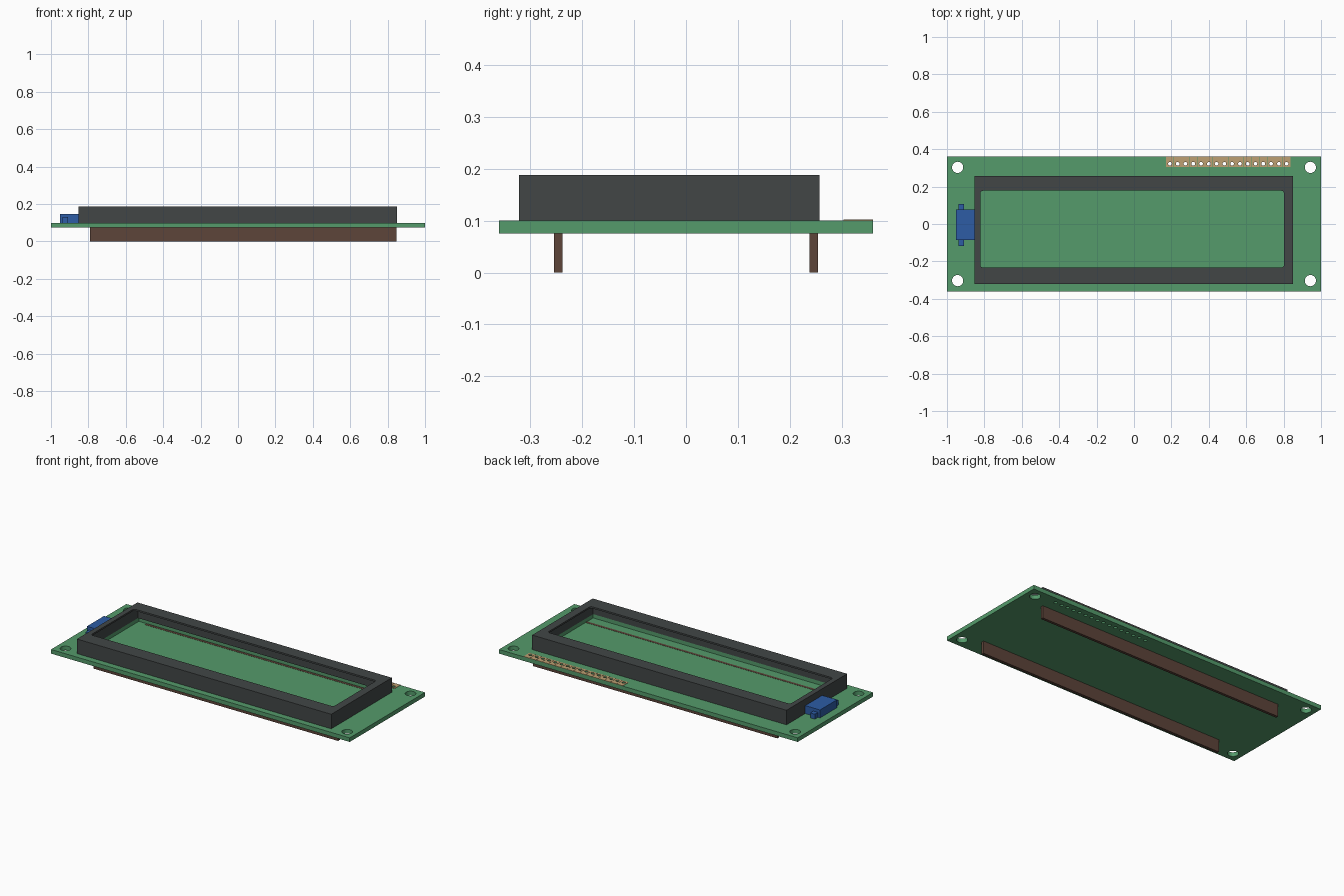
import bpy, bmesh
from mathutils import Matrix, Vector

old = bpy.data.objects.get("Cube")
if old:
    bpy.data.objects.remove(old, do_unlink=True)


def material(name, rgb):
    m = bpy.data.materials.new(name)
    m.use_nodes = True
    m.diffuse_color = (*rgb, 1)
    m.node_tree.nodes["Principled BSDF"].inputs["Base Color"].default_value = (*rgb, 1)
    return m


GREEN = material("board green", (0.089, 0.328, 0.147))
DARK = material("bezel grey", (0.054, 0.062, 0.062))
BROWN = material("strip brown", (0.109, 0.058, 0.041))
BLUE = material("backlight blue", (0.026, 0.107, 0.376))
TAN = material("pad tan", (0.515, 0.352, 0.171))


def add_box(bm, x, y, z, corner=0):
    # Box from (low, high) pairs, optionally with rounded upright edges
    size = Vector((x[1] - x[0], y[1] - y[0], z[1] - z[0]))
    mid = Vector((sum(x) / 2, sum(y) / 2, sum(z) / 2))
    made = bmesh.ops.create_cube(bm, size=1, matrix=Matrix.Translation(mid) @ Matrix.Diagonal((*size, 1)))
    if corner:
        edges = {e for v in made["verts"] for e in v.link_edges
                 if abs(e.verts[0].co.z - e.verts[1].co.z) > 1e-4}
        bmesh.ops.bevel(bm, geom=list(edges), offset=corner, segments=4, profile=0.5, affect="EDGES")


def add_hole(bm, x, y, r, sides):
    bmesh.ops.create_cone(bm, cap_ends=True, segments=sides, radius1=r, radius2=r, depth=0.4,
                          matrix=Matrix.Translation((x, y, 0.1)))


def finish(bm, name, mat):
    me = bpy.data.meshes.new(name)
    bm.to_mesh(me)
    bm.free()
    ob = bpy.data.objects.new(name, me)
    bpy.context.collection.objects.link(ob)
    me.materials.append(mat)
    return ob


def box(name, mat, x, y, z):
    bm = bmesh.new()
    add_box(bm, x, y, z)
    return finish(bm, name, mat)


def cut(ob, bm):
    # Subtract the cutter mesh and discard it
    cutter = finish(bm, "cutter", ob.data.materials[0])
    cutter.hide_render = True
    mod = ob.modifiers.new("cut", "BOOLEAN")
    mod.operation, mod.solver, mod.object = "DIFFERENCE", "EXACT", cutter
    bpy.context.view_layer.objects.active = ob
    bpy.ops.object.modifier_apply(modifier=mod.name)
    bpy.data.objects.remove(cutter, do_unlink=True)


BEZEL_X, BEZEL_Y = (-0.853, 0.85), (-0.322, 0.257)
PINS = [0.192 + i * 0.0416 for i in range(16)]
PIN_Y = 0.322

# Circuit board with mounting holes, pin holes and a recess below the bezel
board = box("circuit_board", GREEN, (-1, 1), (-0.36, 0.36), (0.075, 0.1))
bm = bmesh.new()
for x in (-0.943, 0.943):
    for y in (-0.303, 0.303):
        add_hole(bm, x, y, 0.03, 24)
for x in PINS:
    add_hole(bm, x, PIN_Y, 0.01, 12)
add_box(bm, (-0.843, 0.84), (-0.312, 0.247 + 0.009), (0.077, 0.2))
cut(board, bm)

# Hollow bezel with a rounded window
bezel = box("bezel", DARK, BEZEL_X, BEZEL_Y, (0.1, 0.188))
bm = bmesh.new()
add_box(bm, (-0.843, 0.84), (-0.312, 0.247), (0, 0.178))
cut(bezel, bm)
bm = bmesh.new()
add_box(bm, (-0.822, 0.802), (-0.233, 0.178), (0.15, 0.3), 0.015)
cut(bezel, bm)

# Support strips under the board, their tops flush inside the recess
for side, name in ((-1, "front_strip"), (1, "back_strip")):
    y = side * 0.246
    box(name, BROWN, (-0.79, 0.848), (y - 0.008, y + 0.008), (0, 0.078))

# Backlight block with end tabs
box("backlight_block", BLUE, (-0.952, -0.853), (-0.085, 0.078), (0.1, 0.148))
box("backlight_tabs", BLUE, (-0.938, -0.908), (-0.118, 0.108), (0.1, 0.13))

# Solder pads along the back edge
bm = bmesh.new()
for x in PINS:
    add_box(bm, (x - 0.02, x + 0.02), (0.304, 0.36), (0.099, 0.102))
pads = finish(bm, "solder_pads", TAN)
bm = bmesh.new()
for x in PINS:
    add_hole(bm, x, PIN_Y, 0.01, 12)
cut(pads, bm)
